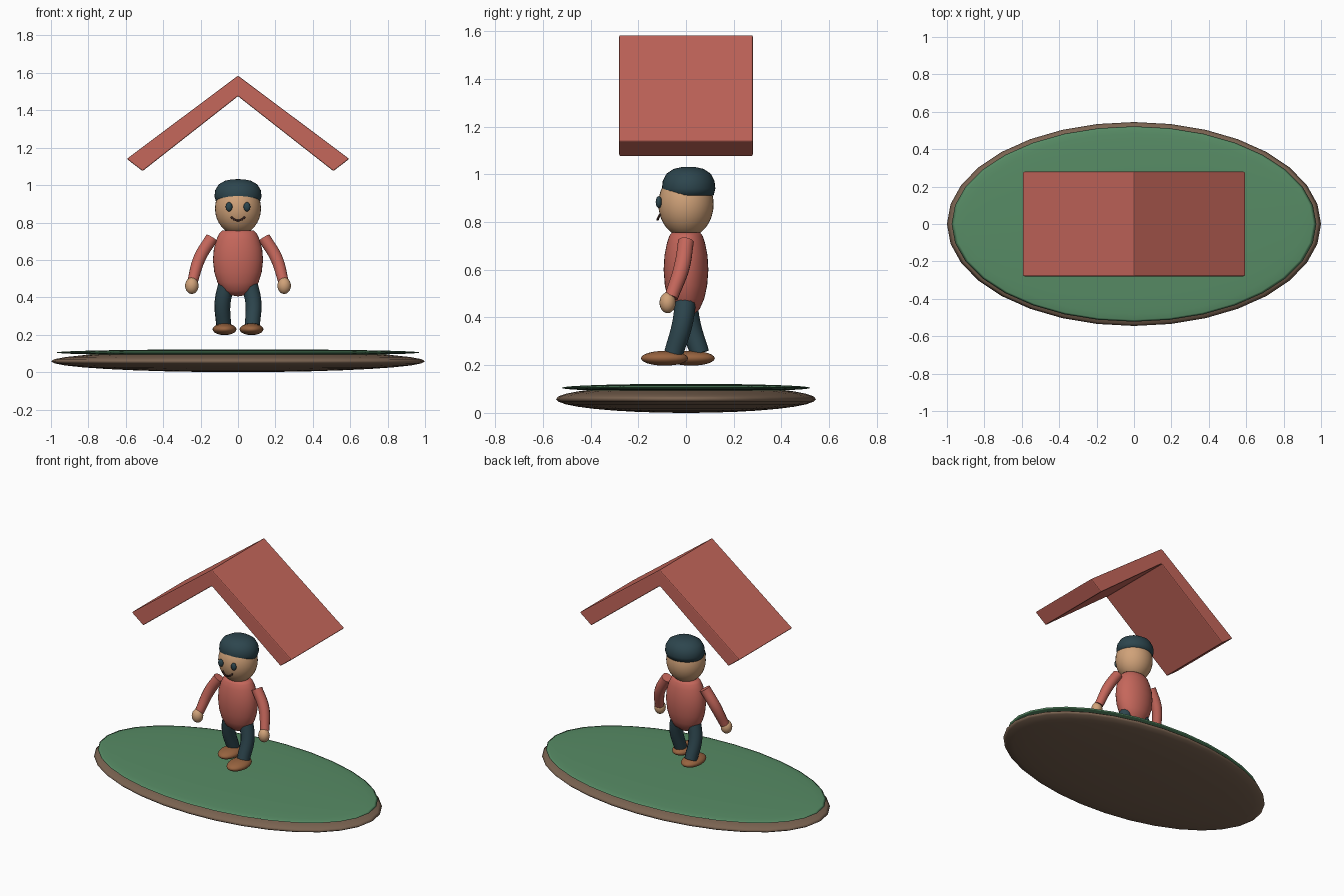
import bpy, bmesh, math
from mathutils import Matrix

if "Cube" in bpy.data.objects:
    bpy.data.objects.remove(bpy.data.objects["Cube"])


def material(name, rgb):
    m = bpy.data.materials.new(name)
    m.diffuse_color = (*rgb, 1)
    m.use_nodes = True
    m.node_tree.nodes["Principled BSDF"].inputs["Base Color"].default_value = m.diffuse_color
    return m


RED = material("brick red", (0.56, 0.135, 0.105))
GREEN = material("grass green", (0.095, 0.26, 0.13))
EARTH = material("earth brown", (0.195, 0.125, 0.082))
SKIN = material("skin tan", (0.63, 0.36, 0.19))
SLATE = material("dark slate", (0.026, 0.06, 0.075))
SHOE = material("shoe brown", (0.31, 0.125, 0.05))
MOUTH = material("mouth brown", (0.06, 0.025, 0.02))


def finish(name, bm, mat, smooth=True):
    me = bpy.data.meshes.new(name)
    bmesh.ops.recalc_face_normals(bm, faces=bm.faces)
    for f in bm.faces:
        f.smooth = smooth
    bm.to_mesh(me)
    bm.free()
    me.materials.append(mat)
    ob = bpy.data.objects.new(name, me)
    bpy.context.collection.objects.link(ob)
    return ob


def ball(name, center, radii, mat, seg=32, rings=16):
    bm = bmesh.new()
    bmesh.ops.create_uvsphere(bm, u_segments=seg, v_segments=rings, radius=1,
                              matrix=Matrix.Translation(center) @ Matrix.Diagonal((*radii, 1)))
    return finish(name, bm, mat)


def lathe(name, profile, y_scale, y_shift, mat, seg=32):
    """Spin (radius, z) points around the vertical axis, squashed in depth."""
    bm = bmesh.new()
    vs = [bm.verts.new((r, 0, z)) for r, z in profile]
    es = [bm.edges.new(p) for p in zip(vs, vs[1:])]
    bmesh.ops.spin(bm, geom=vs + es, cent=(0, 0, 0), axis=(0, 0, 1),
                   angle=math.tau, steps=seg, use_duplicate=False)
    bmesh.ops.remove_doubles(bm, verts=bm.verts, dist=1e-4)
    bmesh.ops.scale(bm, vec=(1, y_scale, 1), verts=bm.verts)
    bmesh.ops.translate(bm, vec=(0, y_shift, 0), verts=bm.verts)
    return finish(name, bm, mat)


def tube(name, points, radius, mat, taper=None):
    """Round limb along a smooth path."""
    cu = bpy.data.curves.new(name, 'CURVE')
    cu.dimensions = '3D'
    cu.bevel_depth = radius
    cu.bevel_resolution = 4
    cu.resolution_u = 8
    cu.use_fill_caps = True
    sp = cu.splines.new('BEZIER')
    sp.bezier_points.add(len(points) - 1)
    for i, (bp, p) in enumerate(zip(sp.bezier_points, points)):
        bp.co = p
        bp.handle_left_type = bp.handle_right_type = 'AUTO'
        bp.radius = taper[i] if taper else 1
    cu.materials.append(mat)
    ob = bpy.data.objects.new(name, cu)
    bpy.context.collection.objects.link(ob)
    bpy.ops.object.select_all(action='DESELECT')
    ob.select_set(True)
    bpy.context.view_layer.objects.active = ob
    bpy.ops.object.convert(target='MESH')
    bpy.ops.object.shade_smooth_by_angle(angle=math.radians(40))
    return ob


# Ground: two flattened lenses
ball("earth_base", (0, 0, 0.058), (1.0, 0.545, 0.058), EARTH)
ball("grass_top", (0, 0, 0.105), (0.975, 0.522, 0.017), GREEN)

# Floating gable roof: chevron profile pushed through its depth
bm = bmesh.new()
outline = [(0, 1.585), (0.595, 1.14), (0.51, 1.075), (0, 1.475), (-0.51, 1.075), (-0.595, 1.14)]
rows = [[bm.verts.new((x, y, z)) for x, z in outline] for y in (-0.28, 0.28)]
for k in range(6):
    n = (k + 1) % 6
    bm.faces.new((rows[0][k], rows[0][n], rows[1][n], rows[1][k]))
for r in rows:
    bm.faces.new((r[0], r[1], r[2], r[3]))
    bm.faces.new((r[0], r[3], r[4], r[5]))
roof = finish("roof", bm, RED, smooth=False)
bev = roof.modifiers.new("soft_edges", 'BEVEL')
bev.width = 0.006
bev.segments = 2
bev.limit_method = 'ANGLE'

# Head and cap
ball("head", (0, 0, 0.875), (0.123, 0.116, 0.14), SKIN)
lathe("cap", [(0, 0.91), (0.085, 0.905), (0.118, 0.912), (0.126, 0.94), (0.122, 0.972),
              (0.104, 1.003), (0.07, 1.023), (0.035, 1.03), (0, 1.032)], 0.89, 0.011, SLATE)

# Torso
lathe("torso", [(0, 0.405), (0.045, 0.412), (0.082, 0.435), (0.11, 0.48), (0.127, 0.535),
                (0.134, 0.60), (0.129, 0.66), (0.115, 0.71), (0.1, 0.742), (0.085, 0.756),
                (0, 0.758)], 0.7, 0, RED)

# Smile
tube("mouth", [(-0.037, -0.110, 0.83), (-0.02, -0.117, 0.816), (0, -0.119, 0.811),
               (0.02, -0.117, 0.816), (0.037, -0.110, 0.83)], 0.005, MOUTH)

# Paired parts; the legs are caught mid-stride
for s, side, knee_y, ankle_y, foot_y in ((1, "left", -0.015, -0.052, -0.09),
                                         (-1, "right", 0.018, 0.058, 0.022)):
    ball(side + "_eye", (s * 0.048, -0.114, 0.884), (0.018, 0.013, 0.025), SLATE, 16, 10)
    tube(side + "_arm", [(s * 0.14, 0, 0.718), (s * 0.205, -0.018, 0.61),
                         (s * 0.243, -0.062, 0.485)], 0.034, RED, (1, 1, 0.85))
    ball(side + "_hand", (s * 0.247, -0.077, 0.462), (0.036, 0.034, 0.044), SKIN, 20, 12)
    tube(side + "_leg", [(s * 0.055, 0, 0.49), (s * 0.082, knee_y, 0.375),
                         (s * 0.077, ankle_y, 0.25)], 0.043, SLATE, (1.05, 1, 0.93))
    ball(side + "_shoe", (s * 0.072, foot_y, 0.229), (0.064, 0.099, 0.031), SHOE, 24, 12)
